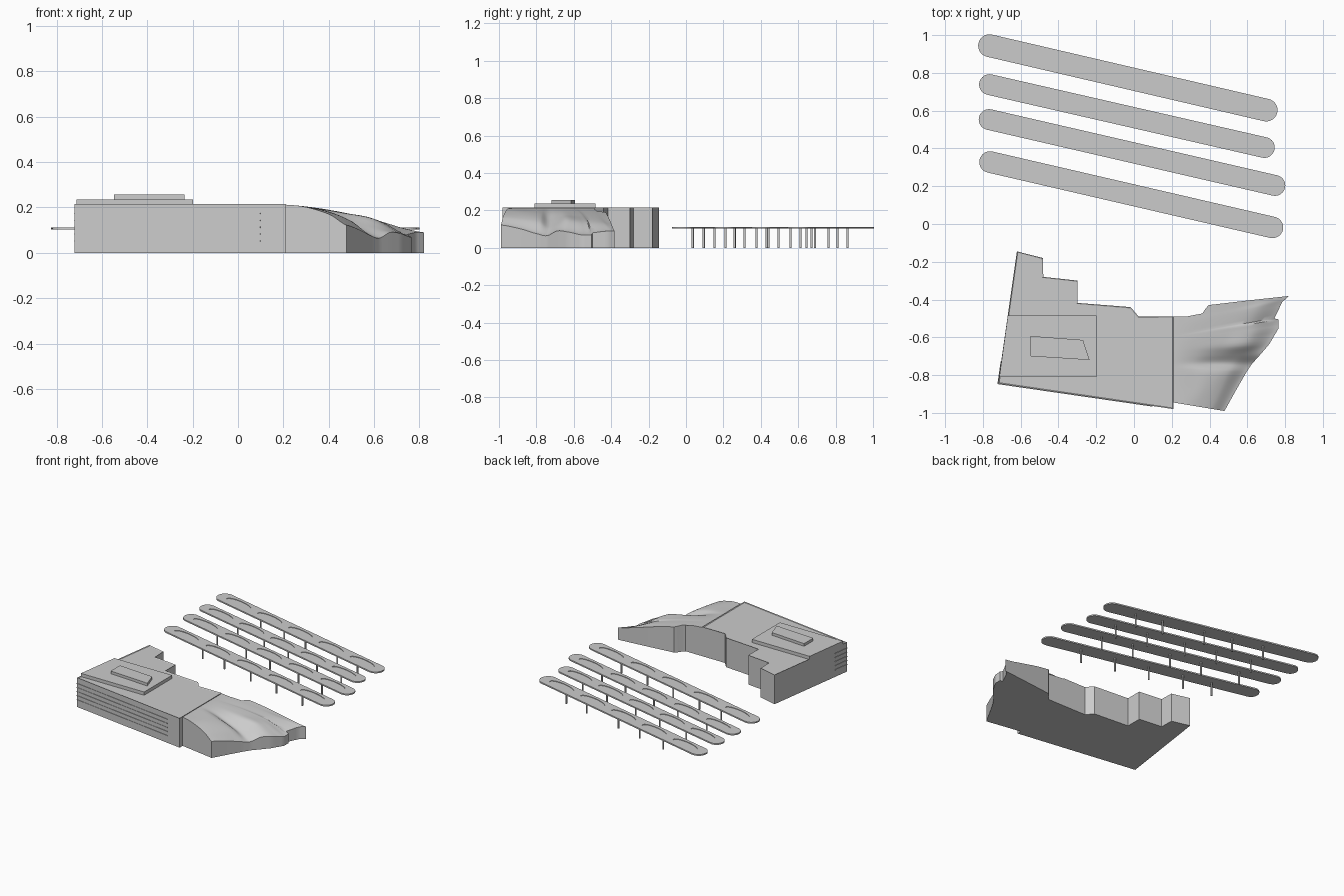
import bpy, bmesh, math
from mathutils import Vector

if "Cube" in bpy.data.objects:
    bpy.data.objects.remove(bpy.data.objects["Cube"])


def finish(name, bm, smooth=None):
    bmesh.ops.recalc_face_normals(bm, faces=bm.faces[:])
    me = bpy.data.meshes.new(name)
    bm.to_mesh(me)
    bm.free()
    ob = bpy.data.objects.new(name, me)
    bpy.context.collection.objects.link(ob)
    if smooth:
        bpy.ops.object.select_all(action='DESELECT')
        ob.select_set(True)
        bpy.context.view_layer.objects.active = ob
        bpy.ops.object.shade_smooth_by_angle(angle=math.radians(smooth))
    return ob


def add_prism(bm, pts, z0, z1):
    low = [bm.verts.new((x, y, z0)) for x, y in pts]
    top = [bm.verts.new((x, y, z1)) for x, y in pts]
    n = len(pts)
    bm.faces.new(low[::-1])
    cap = bm.faces.new(top)
    for i in range(n):
        j = (i + 1) % n
        bm.faces.new((low[i], low[j], top[j], top[i]))
    return cap


def prism(name, pts, z0, z1, rim=0):
    bm = bmesh.new()
    cap = add_prism(bm, pts, z0, z1)
    if rim:
        bm.normal_update()
        bmesh.ops.inset_region(bm, faces=[cap], thickness=rim)
        for v in cap.verts:
            v.co.z -= 0.004
    return finish(name, bm)


def ellipse(cx, cy, a, b, ang, n=32):
    c, s = math.cos(ang), math.sin(ang)
    out = []
    for i in range(n):
        t = 2 * math.pi * i / n
        u, v = a * math.cos(t), b * math.sin(t)
        out.append((cx + u * c - v * s, cy + u * s + v * c))
    return out


# main block with a shallow roof rim, and two stepped roof tiers
prism("main_block", [(-.72, -.845), (.21, -.98), (.21, -.49), (.025, -.49), (-.018, -.44),
                     (-.298, -.418), (-.298, -.30), (-.48, -.28), (-.483, -.18),
                     (-.62, -.145)], 0, .216, rim=.008)
prism("lower_roof_tier", [(-.713, -.81), (-.198, -.81), (-.198, -.485), (-.668, -.485)], .208, .236)
prism("upper_roof_tier", [(-.547, -.70), (-.235, -.72), (-.27, -.614), (-.547, -.593)], .23, .256)

# thin horizontal facade bands wrapping the front-left corner
corner = Vector((-.72, -.845))
along = (Vector((.21, -.98)) - corner).normalized()
back = (Vector((-.62, -.145)) - corner).normalized()
bm = bmesh.new()
for i in range(5):
    z = .05 + .03 * i
    o = corner - .003 * along - .003 * back
    p = [o, o + along * .83, o + along * .83 + back * .01, o + along * .01 + back * .01,
         o + back * .12 + along * .01, o + back * .12]
    add_prism(bm, p, z, z + .005)
finish("facade_bands", bm)

# undulating wing: rows of (east x, east y, west y, five heights west to east)
rows = [
    (.479, -.99, -.945, .212, .206, .190, .165, .122),
    (.540, -.88, -.860, .212, .203, .188, .155, .100),
    (.595, -.785, -.765, .212, .200, .178, .140, .072),
    (.625, -.74, -.735, .212, .190, .150, .110, .065),
    (.670, -.69, -.700, .212, .192, .160, .125, .090),
    (.717, -.635, -.660, .212, .196, .175, .150, .085),
    (.765, -.553, -.620, .212, .197, .173, .140, .068),
    (.765, -.505, -.600, .212, .197, .173, .138, .070),
    (.743, -.50, -.590, .212, .197, .173, .138, .080),
    (.785, -.413, -.540, .212, .197, .170, .135, .090),
    (.820, -.381, -.490, .212, .195, .165, .125, .090)]
north = [(.20, -.49), (.352, -.49), (.39, -.43), (.585, -.407), (.82, -.381)]
WEST, COLS, SUB = .21, 36, 4


def north_y(x):
    for (x0, y0), (x1, y1) in zip(north, north[1:]):
        if x <= x1 + 1e-6:
            return y0 + (y1 - y0) * (x - x0) / (x1 - x0)
    return north[-1][1]


def catmull(v, t):
    i = min(int(t), len(v) - 2)
    f = t - i
    a, b, c, d = v[max(i - 1, 0)], v[i], v[i + 1], v[min(i + 2, len(v) - 1)]
    return b + .5 * f * (c - a + f * (2 * a - 5 * b + 4 * c - d + f * (3 * (b - c) + d - a)))


bm = bmesh.new()
grid = []
last = (len(rows) - 1) * SUB
for k in range(last + 1):
    t = k / SUB
    i = min(int(t), len(rows) - 2)
    f = t - i
    ex, ey, wy = (rows[i][n] * (1 - f) + rows[i + 1][n] * f for n in range(3))
    line = []
    for j in range(COLS + 1):
        u = j / COLS
        x, y = WEST + (ex - WEST) * u, wy + (ey - wy) * u
        if k == last:
            y = north_y(x)
        z = catmull([catmull([r[3 + c] for r in rows], t) for c in range(5)], u * 4)
        line.append(bm.verts.new((x, y, z)))
    grid.append(line)
for a, b in zip(grid, grid[1:]):
    for j in range(COLS):
        bm.faces.new((a[j], a[j + 1], b[j + 1], b[j]))
rim = [e for e in bm.edges if e.is_boundary]
ext = bmesh.ops.extrude_edge_only(bm, edges=rim)["geom"]
for v in ext:
    if isinstance(v, bmesh.types.BMVert):
        v.co.z = 0
bottom = [e for e in ext if isinstance(e, bmesh.types.BMEdge) and e.is_boundary]
bmesh.ops.triangle_fill(bm, edges=bottom, use_beauty=True)
finish("undulating_wing", bm, smooth=35)

# four long canopies: left end, right end, radius, post x positions
canopies = [
    ((-.765, .944), (.700, .603), .060, (-.42, -.19, .017, .326, .524)),
    ((-.765, .738), (.690, .405), .055, (-.472, -.215, .018, .297, .533)),
    ((-.767, .553), (.746, .204), .055, (-.516, -.234, -.004, .274, .504)),
    ((-.762, .328), (.733, -.018), .057, (-.469, -.257, -.003, .248, .50))]
for n, (p, q, r, posts) in enumerate(canopies, 1):
    p, q = Vector(p), Vector(q)
    d = q - p
    ang = math.atan2(d.y, d.x)
    outline = []
    for c, start in ((q, ang - math.pi / 2), (p, ang + math.pi / 2)):
        for i in range(17):
            a = start + math.pi * i / 16
            outline.append((c.x + r * math.cos(a), c.y + r * math.sin(a)))
    slab = prism(f"canopy_{n}", outline, .102, .112)

    # shallow elliptical recesses in the canopy top
    bm = bmesh.new()
    for i in range(5):
        c = p + d * (.09 + .205 * i)
        add_prism(bm, ellipse(c.x, c.y, .115, r * .62, ang), .108, .13)
    cutter = finish("recess_cutter", bm)
    cutter.hide_render = True
    mod = slab.modifiers.new("recesses", 'BOOLEAN')
    mod.operation, mod.solver, mod.object = 'DIFFERENCE', 'EXACT', cutter
    bpy.context.view_layer.objects.active = slab
    bpy.ops.object.modifier_apply(modifier=mod.name)
    bpy.data.objects.remove(cutter)

    # slim round posts
    bm = bmesh.new()
    for x in posts:
        y = p.y + d.y * (x - p.x) / d.x
        add_prism(bm, ellipse(x, y, .006, .006, 0, 12), 0, .103)
    finish(f"canopy_{n}_posts", bm, smooth=40)
